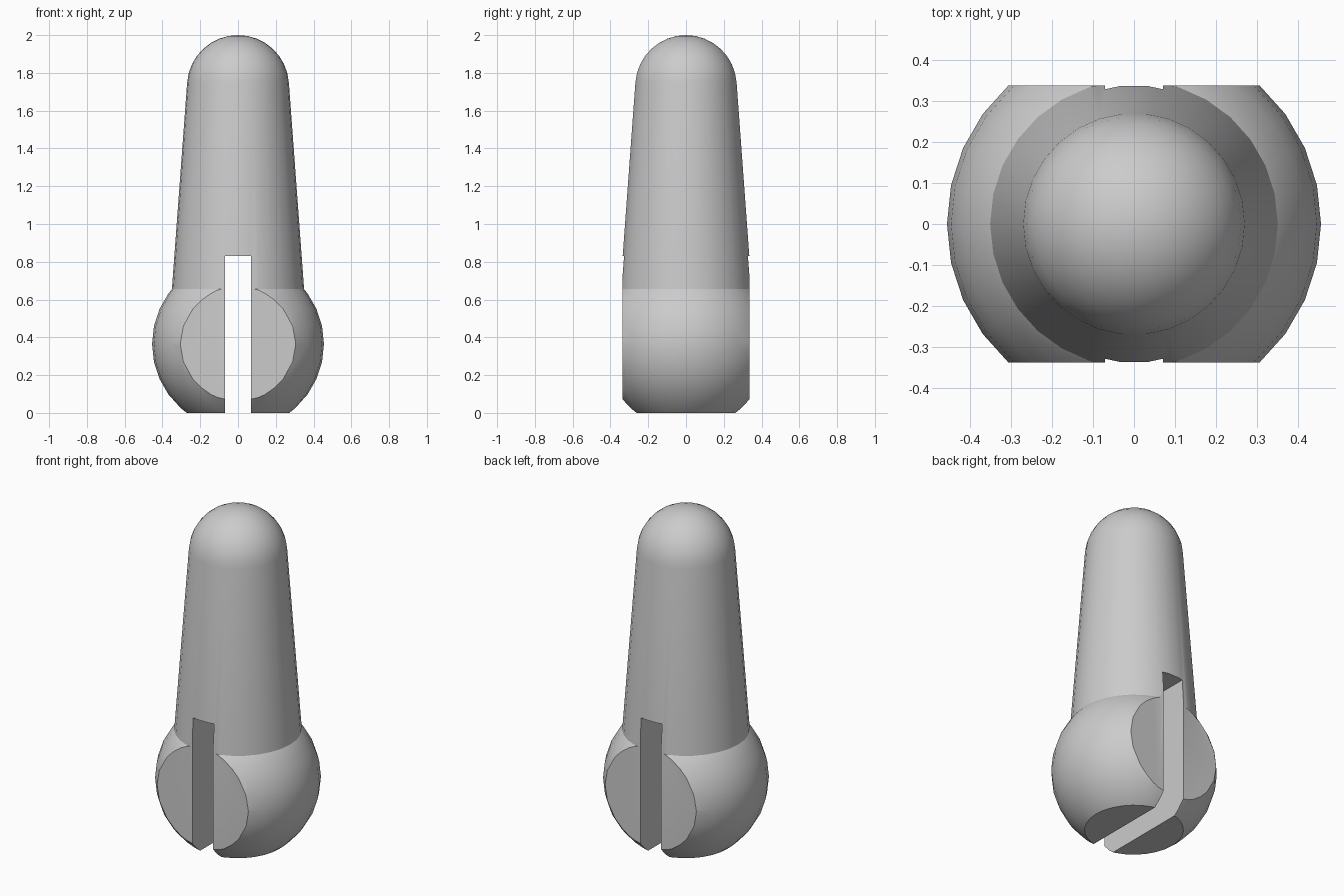
import bpy
import bmesh
from math import cos, sin, pi, radians, sqrt

default = bpy.data.objects.get("Cube")
if default:
    bpy.data.objects.remove(default, do_unlink=True)

SIDES = 30
STEP = 2 * pi / SIDES
BALL_R, BALL_Z = 0.455, 0.365
NECK_Z, NECK_R = 0.655, 0.35
DOME_R = 0.27
DOME_Z = 2 - DOME_R
FLAT_Y, SLOT_W, SLOT_TOP = 0.337, 0.14, 0.83

# One grey for the whole part
grey = bpy.data.materials.new("plain grey")
grey.use_nodes = True
colour = (0.6, 0.6, 0.6, 1)
grey.diffuse_color = colour
grey.node_tree.nodes["Principled BSDF"].inputs["Base Color"].default_value = colour


def add_object(name, bm):
    mesh = bpy.data.meshes.new(name)
    bm.to_mesh(mesh)
    bm.free()
    obj = bpy.data.objects.new(name, mesh)
    bpy.context.collection.objects.link(obj)
    return obj


def lathe(name, profile):
    bm = bmesh.new()
    verts = [bm.verts.new((r, 0, z)) for r, z in profile]
    edges = [bm.edges.new(pair) for pair in zip(verts, verts[1:])]
    bmesh.ops.spin(bm, geom=verts + edges, cent=(0, 0, 0), axis=(0, 0, 1),
                   angle=2 * pi, steps=SIDES)
    bmesh.ops.remove_doubles(bm, verts=bm.verts, dist=1e-4)
    bmesh.ops.recalc_face_normals(bm, faces=bm.faces)
    return add_object(name, bm)


def box_cutter(name, size, centre):
    bm = bmesh.new()
    bmesh.ops.create_cube(bm, size=1)
    bmesh.ops.scale(bm, vec=size, verts=bm.verts)
    bmesh.ops.translate(bm, vec=centre, verts=bm.verts)
    obj = add_object(name, bm)
    obj.hide_render = True
    return obj


# Profile: flat foot, ball, tapered shaft, round tip
profile = [(0, 0), (sqrt(BALL_R ** 2 - BALL_Z ** 2), 0)]
profile += [(BALL_R * cos(i * STEP), BALL_Z + BALL_R * sin(i * STEP))
            for i in range(-4, 4)]
profile += [(NECK_R, NECK_Z)]
profile += [(DOME_R * cos(a), DOME_Z + DOME_R * sin(a))
            for a in [radians(4 + 86 * i / 8) for i in range(8)]]
profile += [(0, DOME_Z + DOME_R)]
pin = lathe("split_ball_pin", profile)
pin.data.materials.append(grey)

# Flats on front and back, and the slot running through the ball
cutters = [box_cutter("slot_cutter", (SLOT_W, 2, SLOT_TOP + 1),
                      (0, 0, (SLOT_TOP - 1) / 2))]
for side, label in ((-1, "front"), (1, "back")):
    cutters.append(box_cutter(label + "_flat_cutter", (2, 1, 3),
                              (0, side * (FLAT_Y + 0.5), 1)))

bpy.ops.object.select_all(action='DESELECT')
bpy.context.view_layer.objects.active = pin
pin.select_set(True)
for cutter in cutters:
    mod = pin.modifiers.new(cutter.name, 'BOOLEAN')
    mod.operation = 'DIFFERENCE'
    mod.solver = 'EXACT'
    mod.object = cutter
    bpy.ops.object.modifier_apply(modifier=mod.name)
for cutter in cutters:
    bpy.data.objects.remove(cutter, do_unlink=True)

bpy.ops.object.shade_smooth_by_angle(angle=radians(20))
